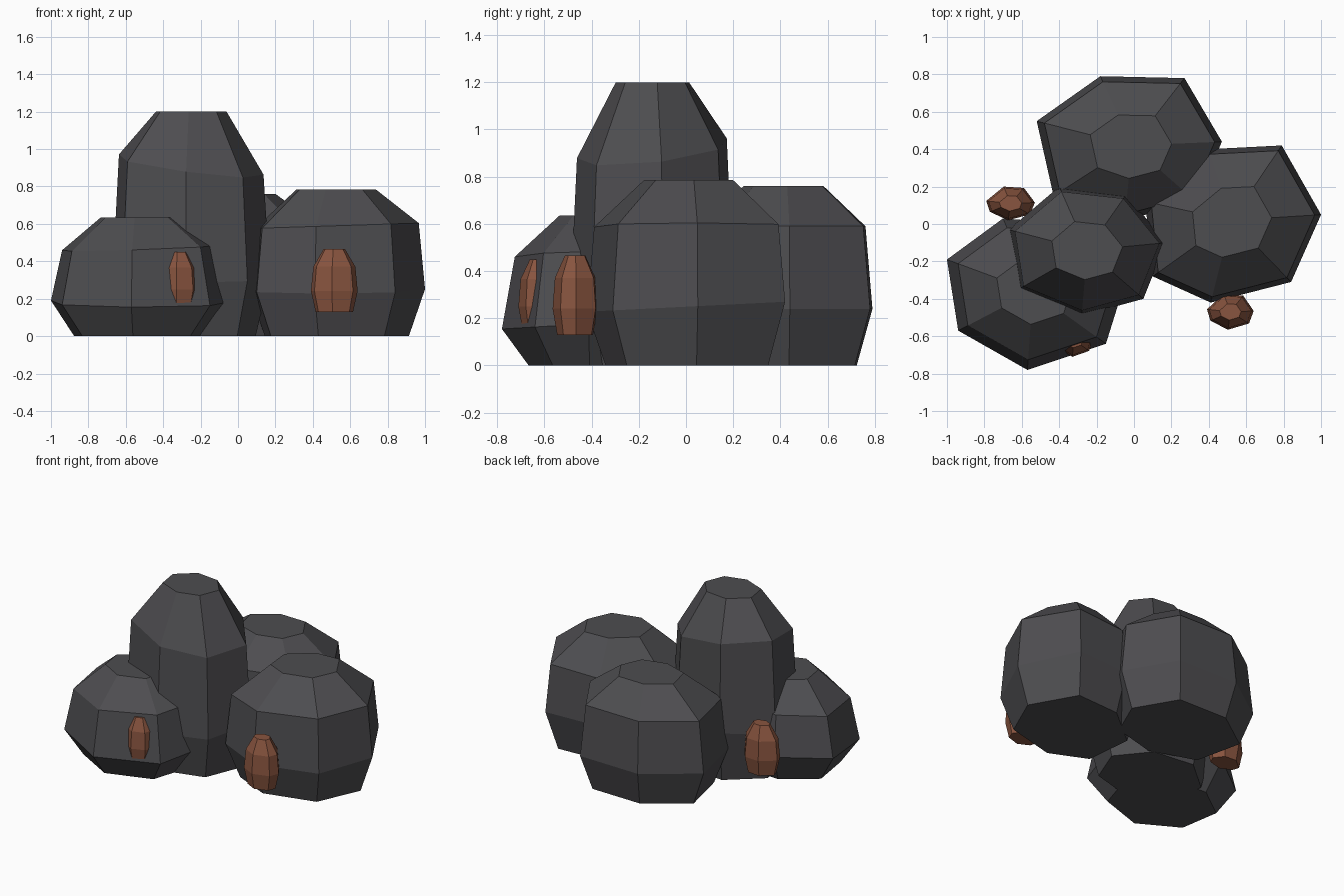
import bpy, bmesh

if "Cube" in bpy.data.objects:
    bpy.data.objects.remove(bpy.data.objects["Cube"])


def material(name, rgb):
    m = bpy.data.materials.new(name)
    m.diffuse_color = (*rgb, 1)
    m.use_nodes = True
    m.node_tree.nodes["Principled BSDF"].inputs["Base Color"].default_value = m.diffuse_color
    return m


STONE = material("dark_stone", (0.075, 0.074, 0.08))
COPPER = material("copper_ore", (0.25, 0.09, 0.05))


def boulder(name, outline, centre, rings, mat):
    """Loft a seven-sided outline through rings of (z, scale, tilt_x, tilt_y)."""
    cx, cy = centre
    bm = bmesh.new()
    loops = []
    for z, s, tx, ty in rings:
        loops.append([bm.verts.new((cx + (x - cx) * s, cy + (y - cy) * s,
                                    z + tx * (x - cx) + ty * (y - cy)))
                      for x, y in outline])
    n = len(outline)
    for lo, hi in zip(loops, loops[1:]):
        for i in range(n):
            j = (i + 1) % n
            bm.faces.new((lo[i], lo[j], hi[j], hi[i]))
    bm.faces.new(loops[0])
    bm.faces.new(loops[-1])
    bmesh.ops.recalc_face_normals(bm, faces=bm.faces)
    mesh = bpy.data.meshes.new(name)
    bm.to_mesh(mesh)
    bm.free()
    mesh.materials.append(mat)
    ob = bpy.data.objects.new(name, mesh)
    bpy.context.collection.objects.link(ob)


# Tall central boulder
boulder("tall_boulder",
        [(-.67, -.03), (-.40, .20), (-.04, .16), (.17, -.10),
         (.05, -.40), (-.28, -.49), (-.62, -.35)], (-.25, -.14),
        [(0, .82, 0, 0), (.32, 1, 0, .1), (.91, .92, -.12, .1), (1.2, .45, 0, 0)], STONE)

# Right boulder
boulder("right_boulder",
        [(.40, .40), (.79, .42), (1.0, .05), (.84, -.31),
         (.41, -.42), (.10, -.28), (.06, .12)], (.52, .02),
        [(0, .82, 0, 0), (.25, 1, 0, .05), (.59, .93, .03, 0), (.785, .45, 0, 0)], STONE)

# Back boulder
boulder("back_boulder",
        [(-.52, .55), (-.18, .79), (.27, .78), (.47, .44),
         (.33, .12), (-.05, .02), (-.43, .15)], (-.01, .42),
        [(0, .82, 0, 0), (.24, 1, 0, 0), (.59, .92, 0, 0), (.76, .44, 0, 0)], STONE)

# Front left boulder
boulder("front_left_boulder",
        [(-1.0, -.19), (-.94, -.57), (-.57, -.78), (-.15, -.64),
         (-.05, -.32), (-.33, 0), (-.70, .03)], (-.54, -.36),
        [(0, .73, 0, 0), (.18, 1, 0, .06), (.47, .87, .03, .02), (.635, .42, 0, 0)], STONE)

# Copper ore nodules: centre x, y, half widths, base z, height
NODULE = [(-1, .15), (-.28, 1), (.55, .92), (1, .05), (.8, -.65), (-.1, -1), (-.85, -.5)]
for name, x, y, rx, ry, z, h in (
        ("right_ore", .515, -.47, .125, .095, .13, .335),
        ("left_ore", -.66, .11, .13, .09, .13, .335),
        ("front_ore", -.32, -.62, .10, .09, .15, .30)):
    boulder(name, [(x + a * rx, y + b * ry) for a, b in NODULE], (x, y),
            [(z, .8, 0, 0), (z + h * .33, 1, 0, 0),
             (z + h * .72, .9, 0, 0), (z + h, .46, 0, 0)], COPPER)
